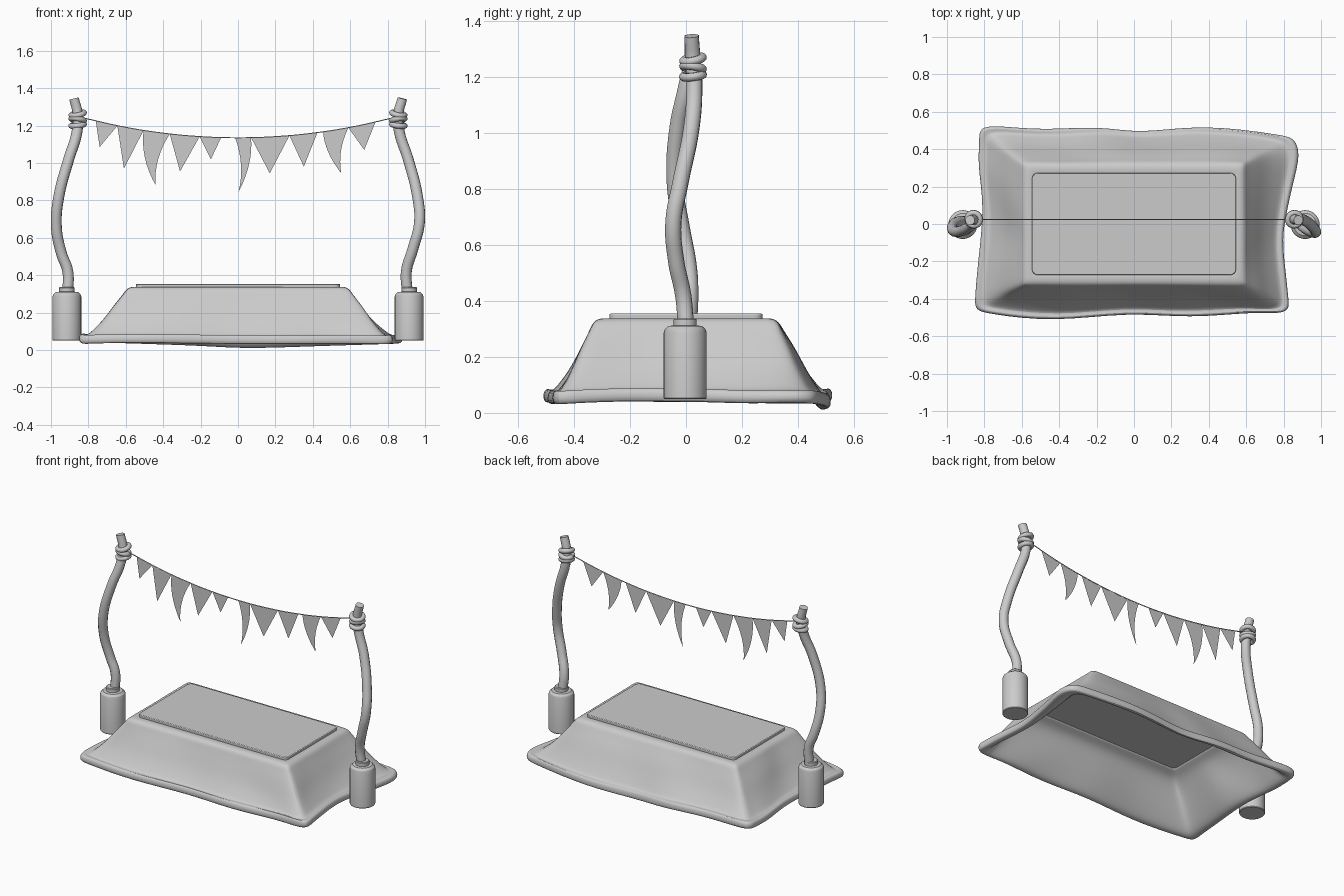
import bpy, bmesh, math, random
from mathutils import Vector

if "Cube" in bpy.data.objects:
    bpy.data.objects.remove(bpy.data.objects["Cube"])

random.seed(4)


def add_mesh(name, verts, faces, smooth=None):
    me = bpy.data.meshes.new(name)
    me.from_pydata(verts, [], faces)
    ob = bpy.data.objects.new(name, me)
    bpy.context.collection.objects.link(ob)
    bm = bmesh.new()
    bm.from_mesh(me)
    bmesh.ops.remove_doubles(bm, verts=bm.verts, dist=1e-5)
    bmesh.ops.recalc_face_normals(bm, faces=bm.faces)
    bm.to_mesh(me)
    bm.free()
    if smooth:
        shade(ob, smooth)
    return ob


def shade(ob, angle=35):
    bpy.ops.object.select_all(action='DESELECT')
    ob.select_set(True)
    bpy.context.view_layer.objects.active = ob
    bpy.ops.object.shade_smooth_by_angle(angle=math.radians(angle))


def add_tube(name, pts, radius, radii=None, sides=4):
    cu = bpy.data.curves.new(name, 'CURVE')
    cu.dimensions = '3D'
    cu.bevel_depth, cu.bevel_resolution = radius, sides
    cu.use_fill_caps, cu.resolution_u = True, 6
    sp = cu.splines.new('BEZIER')
    sp.bezier_points.add(len(pts) - 1)
    for i, (bp, p) in enumerate(zip(sp.bezier_points, pts)):
        bp.co = p
        bp.handle_left_type = bp.handle_right_type = 'AUTO'
        bp.radius = radii[i] if radii else 1
    ob = bpy.data.objects.new(name, cu)
    bpy.context.collection.objects.link(ob)
    bpy.ops.object.select_all(action='DESELECT')
    ob.select_set(True)
    bpy.context.view_layer.objects.active = ob
    bpy.ops.object.convert(target='MESH')
    shade(bpy.context.object)


# Draped skirt: outer hem outline, seven points per side, anticlockwise
HEM = [(-.85, -.46), (-.78, -.48), (-.43, -.525), (-.03, -.47), (.3, -.505), (.62, -.47), (.77, -.48),
       (.83, -.46), (.825, -.4), (.81, -.25), (.79, -.08), (.815, .06), (.85, .22), (.89, .37),
       (.86, .46), (.79, .475), (.36, .535), (.03, .48), (-.18, .525), (-.48, .5), (-.72, .525),
       (-.83, .52), (-.825, .44), (-.835, .32), (-.805, .13), (-.815, -.05), (-.835, -.22), (-.85, -.4)]
STEPS = [0, .05, .25, .42, .58, .75, .95]


def rect(a, b):
    c = [(-a, -b), (a, -b), (a, b), (-a, b)]
    return [Vector(c[k]).lerp(Vector(c[(k + 1) % 4]), f) for k in range(4) for f in STEPS]


shoulder = rect(.595, .33)
hem = [Vector(p) for p in HEM]
wobble = [random.uniform(-1, 1) for _ in hem]
# (blend shoulder to hem, height, fold strength): outside down, then back up the inside
PROFILE = [(0, .325, .2), (.06, .30, .4), (.27, .235, 1), (.48, .16, 1), (.72, .10, .6), (.84, .075, .4),
           (.95, .088, .3), (1.01, .07, 0), (1.0, .035, 0), (.84, .035, .2), (.70, .055, .5),
           (.42, .14, 1), (.2, .215, 1), (-.06, .295, .2)]
rings = [[(p.x, p.y, .336) for p in rect(.525, .255)], [(p.x, p.y, .34) for p in rect(.57, .305)]]
for s, z, fold in PROFILE:
    ring = []
    for i, (a, b) in enumerate(zip(shoulder, hem)):
        p = a.lerp(b, s + .07 * fold * wobble[i])
        sag = -.032 * s ** 3 * max(0, 1 - abs(p.x) / .7) if p.y > .3 else 0
        ring.append((p.x, p.y, z + sag + .007 * s * wobble[i - 3]))
    rings.append(ring)
rings.append([(p.x, p.y, .315) for p in rect(.525, .255)])
n, m = len(hem), len(rings)
faces = [(r * n + i, r * n + (i + 1) % n, (r + 1) % m * n + (i + 1) % n, (r + 1) % m * n + i)
         for r in range(m) for i in range(n)]
skirt = add_mesh("cloth_skirt", [v for r in rings for v in r], faces, 60)
sub = skirt.modifiers.new("smooth", 'SUBSURF')
sub.levels = sub.render_levels = 2

# Flat top panel with rounded corners
outline = [(sx * .515 + .03 * math.cos(q + t), sy * .243 + .03 * math.sin(q + t))
           for q, sx, sy in ((0, 1, 1), (math.pi / 2, -1, 1), (math.pi, -1, -1), (math.pi * 1.5, 1, -1))
           for t in [k * math.pi / 10 for k in range(6)]]
c = len(outline)
verts = [(x, y, z) for z in (.322, .354) for x, y in outline]
faces = [(i, (i + 1) % c, c + (i + 1) % c, c + i) for i in range(c)] + [tuple(range(c)), tuple(range(c, 2 * c))]
panel = add_mesh("top_panel", verts, faces, 35)
bev = panel.modifiers.new("edge", 'BEVEL')
bev.width, bev.segments, bev.limit_method = .004, 2, 'ANGLE'

# Weighted pot bases, lathed
POT = [(0, .05), (.074, .05), (.077, .054), (.077, .285), (.073, .298), (.06, .31), (.041, .312),
       (.041, .333), (.037, .337), (0, .337)]


def add_pot(name, x):
    k = 32
    v = [(x + r * math.cos(2 * math.pi * i / k), -.003 + r * math.sin(2 * math.pi * i / k), z)
         for r, z in POT for i in range(k)]
    f = [(j * k + i, j * k + (i + 1) % k, (j + 1) * k + (i + 1) % k, (j + 1) * k + i)
         for j in range(len(POT) - 1) for i in range(k)]
    add_mesh(name, v, f, 30)


# Crooked poles: x, y, z along each
RIGHT = [(.905, 0, .31), (.90, -.01, .42), (.935, -.035, .54), (.97, -.045, .68), (.96, -.02, .82),
         (.91, .02, 1.02), (.862, .03, 1.17), (.857, .025, 1.26), (.879, .02, 1.345)]
LEFT = [(-.91, .01, .31), (-.91, .015, .42), (-.945, .01, .52), (-.971, -.015, .66), (-.958, -.04, .82),
        (-.905, -.03, 1.02), (-.862, 0, 1.16), (-.857, .02, 1.26), (-.877, .02, 1.345)]
for side, path, sx in (("right", RIGHT, 1), ("left", LEFT, -1)):
    add_pot(side + "_pot", sx * .915)
    add_tube(side + "_pole", path, .029, [1, 1, 1, 1, 1, 1, 1, .95, .9])
    # Rope wrapping: tilted coils
    for j, (z, tilt) in enumerate(((1.203, .12), (1.232, -.16), (1.262, .2))):
        bpy.ops.mesh.primitive_torus_add(major_segments=28, minor_segments=10, major_radius=.035,
                                         minor_radius=.015, location=(sx * .857, .025, z),
                                         rotation=(tilt, sx * tilt, 0))
        bpy.context.object.name = f"{side}_rope_coil_{j + 1}"
        shade(bpy.context.object, 60)


# Sagging string
def string_z(x):
    return 1.135 + .155 * x * x


add_tube("string", [(x / 10, .025, string_z(x / 10)) for x in (-8.3, -6, -4, -2, 0, 2, 4, 6, 8.3)], .003, sides=1)

# Pennants: left x, right x, tip x, tip z, sideways bend
FLAGS = [(-.76, -.645, -.74, 1.085, 0), (-.645, -.505, -.61, .97, 0), (-.505, -.365, -.44, .88, -.025),
         (-.365, -.205, -.31, .955, 0), (-.205, -.09, -.145, 1.02, 0), (-.015, .07, .003, .845, .022),
         (.07, .275, .17, .945, 0), (.275, .425, .352, .98, 0), (.455, .59, .552, .945, -.02),
         (.59, .735, .675, 1.07, 0)]
for k, (x0, x1, tx, tz, bend) in enumerate(FLAGS):
    rows, cols, v = 8, 4, []
    for r in range(rows + 1):
        t = r / rows
        for q in range(cols + 1):
            x = x0 + (x1 - x0) * q / cols
            v.append((x + (tx - x) * t + bend * 4 * t * (1 - t), .025, string_z(x) * (1 - t) + tz * t))
    w = cols + 1
    f = [(r * w + q, r * w + q + 1, r * w + w + q + 1, r * w + w + q) for r in range(rows) for q in range(cols)]
    add_mesh(f"pennant_{k + 1}", v, f)
